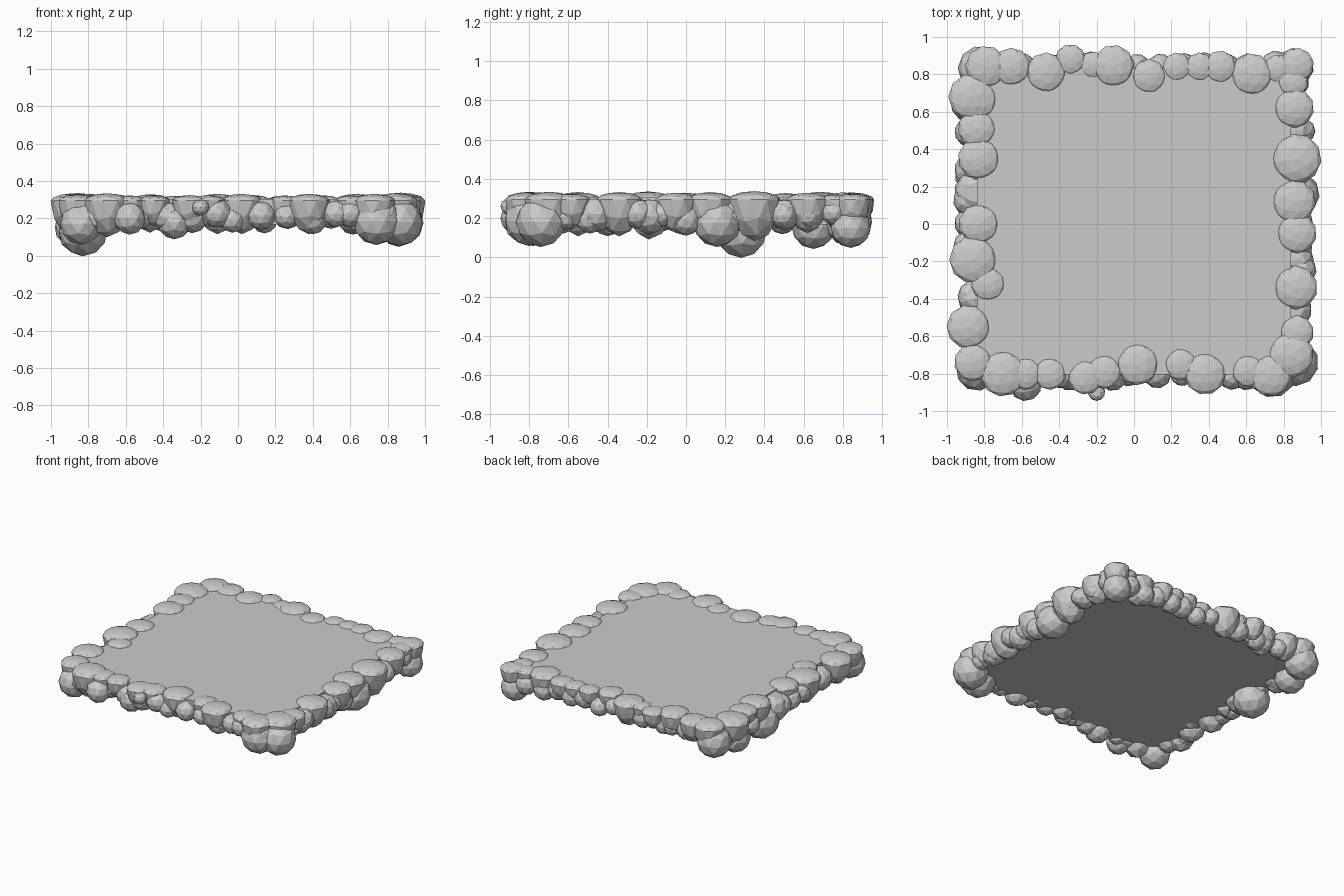
import bpy, bmesh, math, random
from mathutils import Matrix, Vector

random.seed(4)
TOP = 0.295  # level where the rocks are flattened

# rim stones per side, as (x, y, radius)
back = [(-.79, .84, .11), (-.655, .84, .10), (-.47, .81, .105), (-.34, .88, .08), (-.11, .845, .11),
        (.08, .79, .09), (.23, .84, .075), (.35, .84, .075), (.46, .84, .085), (.63, .80, .11),
        (.77, .83, .075), (.87, .85, .09), (-.22, .85, .07)]
right = [(.85, .76, .08), (.855, .62, .105), (.87, .35, .13), (.855, .12, .115), (.87, -.05, .105),
         (.865, -.34, .115), (.87, -.58, .09), (.84, -.70, .12)]
front = [(.73, -.81, .11), (.61, -.785, .085), (.38, -.80, .11), (.25, -.75, .085), (.02, -.75, .11),
         (-.16, -.79, .09), (-.26, -.82, .09), (-.45, -.80, .085), (-.58, -.80, .085), (-.70, -.80, .12)]
left = [(-.86, -.74, .10), (-.885, -.55, .115), (-.78, -.32, .09), (-.86, -.19, .125), (-.83, 0, .105),
        (-.83, .35, .11), (-.84, .51, .10), (-.84, .665, .105), (-.87, .68, .12)]
# low hanging boulders, as (x, y, radius, centre height)
low = [(-.83, .28, .13, .13), (-.87, .65, .11, .155), (-.84, .17, .12, .20), (.87, .16, .12, .175),
       (.74, -.80, .125, .185), (.86, -.74, .125, .18), (.86, .84, .10, .15), (-.82, .83, .12, .18),
       (-.34, -.80, .09, .18), (-.84, -.78, .11, .17), (-.58, -.86, .085, .20), (-.85, -.40, .09, .20),
       (.87, .50, .08, .22), (.87, -.19, .09, .21), (.86, -.46, .09, .22), (-.20, -.90, .045, .26)]


def stone(name, x, y, r, z=None):
    """Faceted ball; without a height it becomes a rim stone with a flat domed top."""
    bm = bmesh.new()
    spin = Matrix.Rotation(random.uniform(0, 6.3), 4, 'Z')
    bmesh.ops.create_icosphere(bm, subdivisions=2, radius=r * 1.02, matrix=spin)
    for v in bm.verts:
        h = v.co.z
        if z is None:
            h = TOP + h * (.32 if h > 0 else 1.6)
        else:
            h = min(z + h, TOP)
        v.co = Vector((x + v.co.x, y + v.co.y, h))
    me = bpy.data.meshes.new(name)
    bm.to_mesh(me)
    bm.free()
    bpy.context.collection.objects.link(bpy.data.objects.new(name, me))


for side, rocks in (("back", back), ("right", right), ("front", front), ("left", left)):
    for x, y, r in rocks:
        stone(side + "_rim_stone", x, y, r)
for x, y, r, z in low:
    stone("low_boulder", x, y, r, z)

# small filler stones around the outside of the rim
for i in range(13):
    t = -.75 + i * .125
    for x, y in ((t, -.81), (t, .84), (-.86, t), (.88, t)):
        r = random.uniform(.06, .085)
        stone("filler_stone", x + random.uniform(-.03, .03), y + random.uniform(-.01, .01),
              r, random.uniform(.19, .23))

# flat ground slab, its underside hidden among the stones
bpy.ops.mesh.primitive_cube_add(size=2, location=(0, .015, .236))
slab = bpy.context.object
slab.name = "ground_slab"
slab.scale = (.84, .82, .068)
